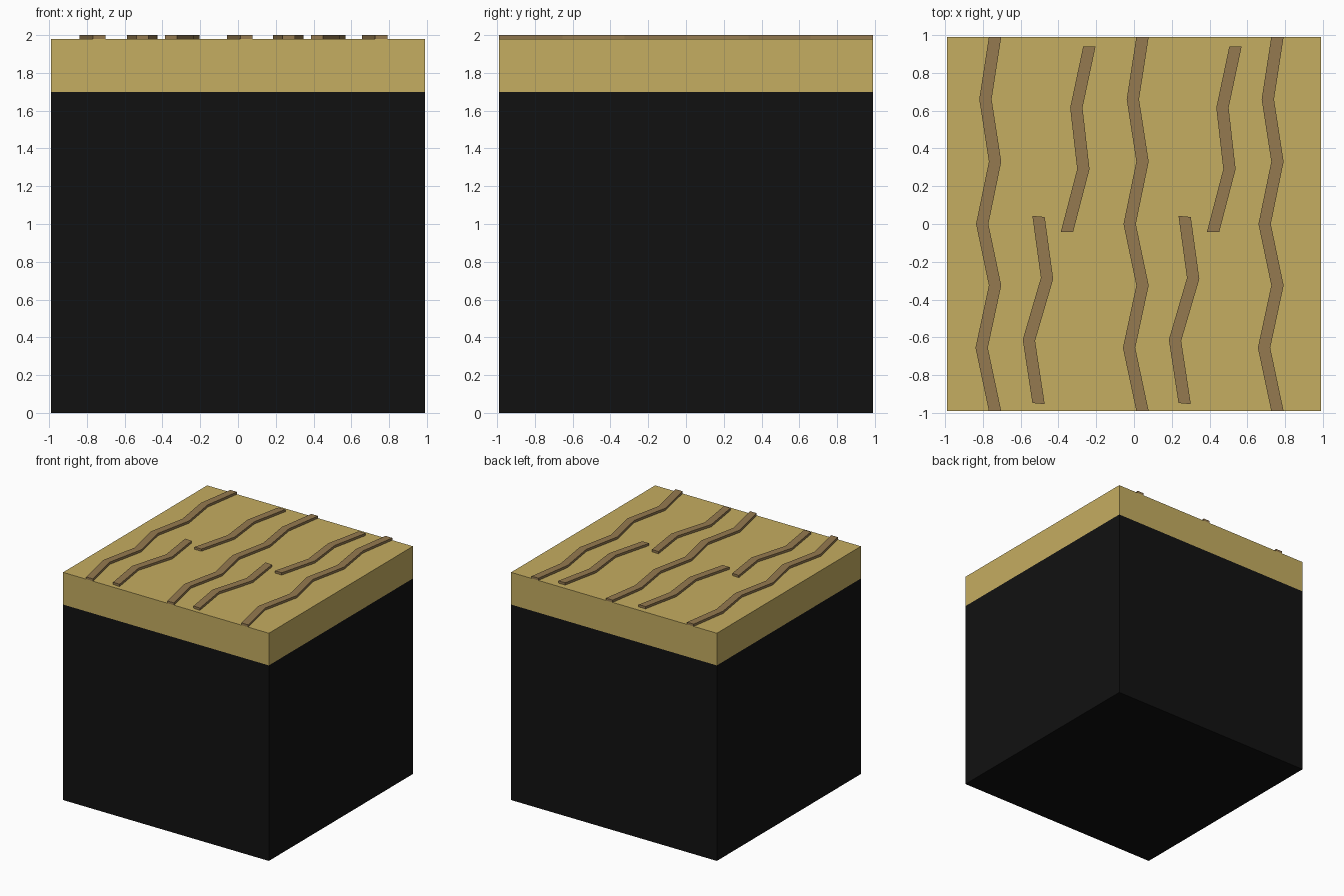
import bpy, bmesh

if "Cube" in bpy.data.objects:
    bpy.data.objects.remove(bpy.data.objects["Cube"])


def material(name, rgb):
    m = bpy.data.materials.new(name)
    m.diffuse_color = (*rgb, 1)
    m.use_nodes = True
    m.node_tree.nodes["Principled BSDF"].inputs["Base Color"].default_value = m.diffuse_color
    return m


def finish(bm, name, mat):
    bmesh.ops.recalc_face_normals(bm, faces=bm.faces)
    me = bpy.data.meshes.new(name)
    bm.to_mesh(me)
    bm.free()
    me.materials.append(mat)
    ob = bpy.data.objects.new(name, me)
    bpy.context.collection.objects.link(ob)
    return ob


def block(name, z0, z1, mat):
    bm = bmesh.new()
    bmesh.ops.create_cube(bm, size=1)
    for v in bm.verts:
        v.co = (v.co.x * 1.98, v.co.y * 1.98, z0 + (v.co.z + 0.5) * (z1 - z0))
    return finish(bm, name, mat)


def ridge(name, path, dx, mat, z0=1.98, z1=2.0, half=0.0325, slant=0.0):
    # zigzag strip with constant x-width, extruded upwards
    bm = bmesh.new()
    rows = [[bm.verts.new((x + dx + s * half, y - s * slant, z0)) for s in (-1, 1)]
            for x, y in path]
    faces = [bm.faces.new((a[0], a[1], b[1], b[0])) for a, b in zip(rows, rows[1:])]
    ext = bmesh.ops.extrude_face_region(bm, geom=faces, use_keep_orig=True)
    for g in ext["geom"]:
        if isinstance(g, bmesh.types.BMVert):
            g.co.z = z1
    return finish(bm, name, mat)


soil = material("dark_base", (0.0056, 0.0056, 0.0056))
sand = material("sand", (0.558, 0.418, 0.119))
brown = material("ripple_brown", (0.30, 0.195, 0.08))

# Main body and sand layer
block("base_block", 0, 1.70, soil)
block("sand_layer", 1.70, 1.98, sand)

# Full-length ripples
long_path = [(-0.735, 0.99), (-0.786, 0.66), (-0.735, 0.33), (-0.803, 0.0),
             (-0.735, -0.325), (-0.806, -0.655), (-0.735, -0.99)]
for i, dx in enumerate((0, 0.78, 1.494)):
    ridge(f"long_ripple_{i + 1}", long_path, dx, brown)

# Short ripples, back and front halves
back_path = [(-0.236, 0.94), (-0.305, 0.615), (-0.268, 0.29), (-0.355, -0.043)]
front_path = [(-0.505, 0.04), (-0.46, -0.288), (-0.556, -0.615), (-0.505, -0.95)]
for i, dx in enumerate((0, 0.773)):
    ridge(f"back_ripple_{i + 1}", back_path, dx, brown)
    ridge(f"front_ripple_{i + 1}", front_path, dx, brown, slant=0.003)
